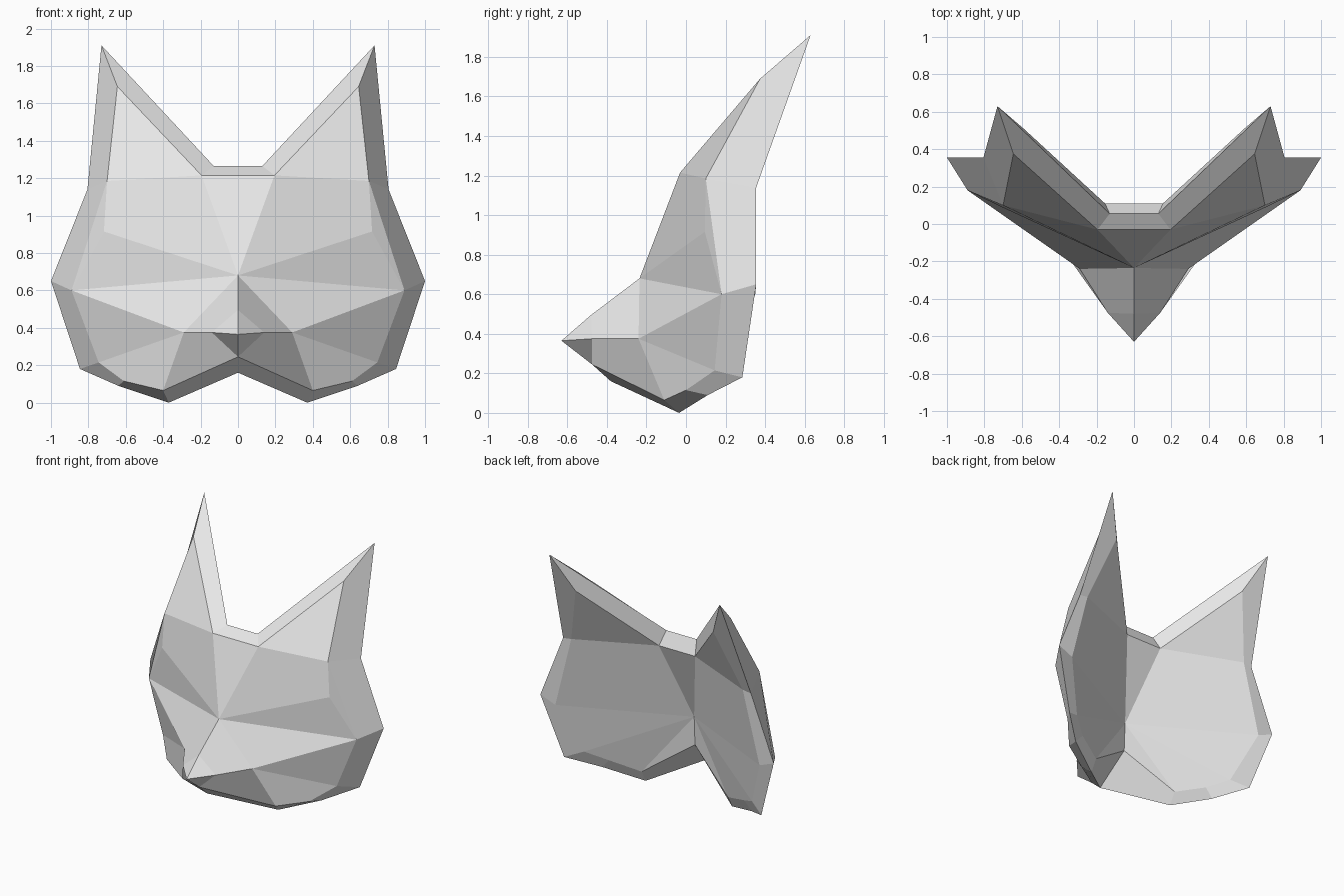
import bpy
import bmesh

cube = bpy.data.objects.get("Cube")
if cube:
    bpy.data.objects.remove(cube, do_unlink=True)

# One plain grey for the whole mask
grey = bpy.data.materials.new("plain_grey")
grey.use_nodes = True
colour = (0.8, 0.8, 0.8, 1)
grey.diffuse_color = colour
grey.node_tree.nodes["Principled BSDF"].inputs["Base Color"].default_value = colour

# Outline of the left half, from brow to chin: front edge, outer rim, back edge
outline = {
    "brow_mid": ((0, -.03, 1.215), (0, .055, 1.265), (0, .11, 1.16)),
    "brow": ((.195, -.03, 1.215), (.13, .055, 1.265), (.155, .11, 1.16)),
    "ear": ((.645, .375, 1.69), (.73, .63, 1.91), (.59, .51, 1.62)),
    "temple": ((.7, .1, 1.185), (.805, .355, 1.14), (.735, .355, 1.15)),
    "cheek": ((.89, .18, .6), (1, .355, .65), (.875, .35, .6)),
    "jaw": ((.745, .145, .215), (.845, .285, .18), (.72, .22, .23)),
    "jowl": ((.61, 0, .115), (.64, .11, .09), (.58, .115, .16)),
    "chin": ((.4, -.11, .065), (.37, -.035, 0), (.37, .015, .09)),
    "mouth": ((0, -.475, .245), (0, -.38, .16), (0, -.11, .35)),
}

# Points inside the outline
inner = {
    "bridge": (0, -.235, .68),
    "muzzle_top": (0, -.48, .495),
    "nose_tip": (0, -.63, .365),
    "lip": (.14, -.475, .375),
    "muzzle_side": (.29, -.24, .375),
    "eye_side": (.717, .095, .915),
    "back_bridge": (0, -.1, .57),
}

# Faces of the front shell
front_faces = [
    "bridge brow_mid brow",
    "bridge brow temple eye_side",
    "brow ear temple",
    "eye_side temple cheek",
    "bridge eye_side cheek",
    "bridge cheek muzzle_side",
    "bridge muzzle_side lip muzzle_top",
    "muzzle_top lip nose_tip",
    "nose_tip lip mouth",
    "lip muzzle_side chin mouth",
    "muzzle_side cheek jaw",
    "muzzle_side jaw jowl chin",
]

# Faces of the hollow back
back_faces = [
    "back_bridge brow_mid brow",
    "brow ear temple",
    "back_bridge brow temple cheek",
    "back_bridge cheek jaw",
    "back_bridge jaw jowl chin",
    "back_bridge chin mouth",
]


def build_half(bm, side):
    def vert(co):
        return bm.verts.new((co[0] * side, co[1], co[2]))

    rings = {name: [vert(co) for co in row] for name, row in outline.items()}
    points = {name: vert(co) for name, co in inner.items()}

    def shell(faces, layer):
        for face in faces:
            bm.faces.new([points[n] if n in points else rings[n][layer]
                          for n in face.split()])

    shell(front_faces, 0)
    shell(back_faces, 2)

    # Bevelled rim joining the front and back shells
    names = list(outline)
    for a, b in zip(names, names[1:]):
        for layer in (0, 1):
            bm.faces.new((rings[a][layer], rings[b][layer],
                          rings[b][layer + 1], rings[a][layer + 1]))


# Both halves, joined along the middle
bm = bmesh.new()
for side in (1, -1):
    build_half(bm, side)
bmesh.ops.remove_doubles(bm, verts=bm.verts, dist=0.0005)
bmesh.ops.recalc_face_normals(bm, faces=bm.faces)

mesh = bpy.data.meshes.new("cat_mask")
bm.to_mesh(mesh)
bm.free()
mesh.materials.append(grey)
mask = bpy.data.objects.new("cat_mask", mesh)
bpy.context.collection.objects.link(mask)
